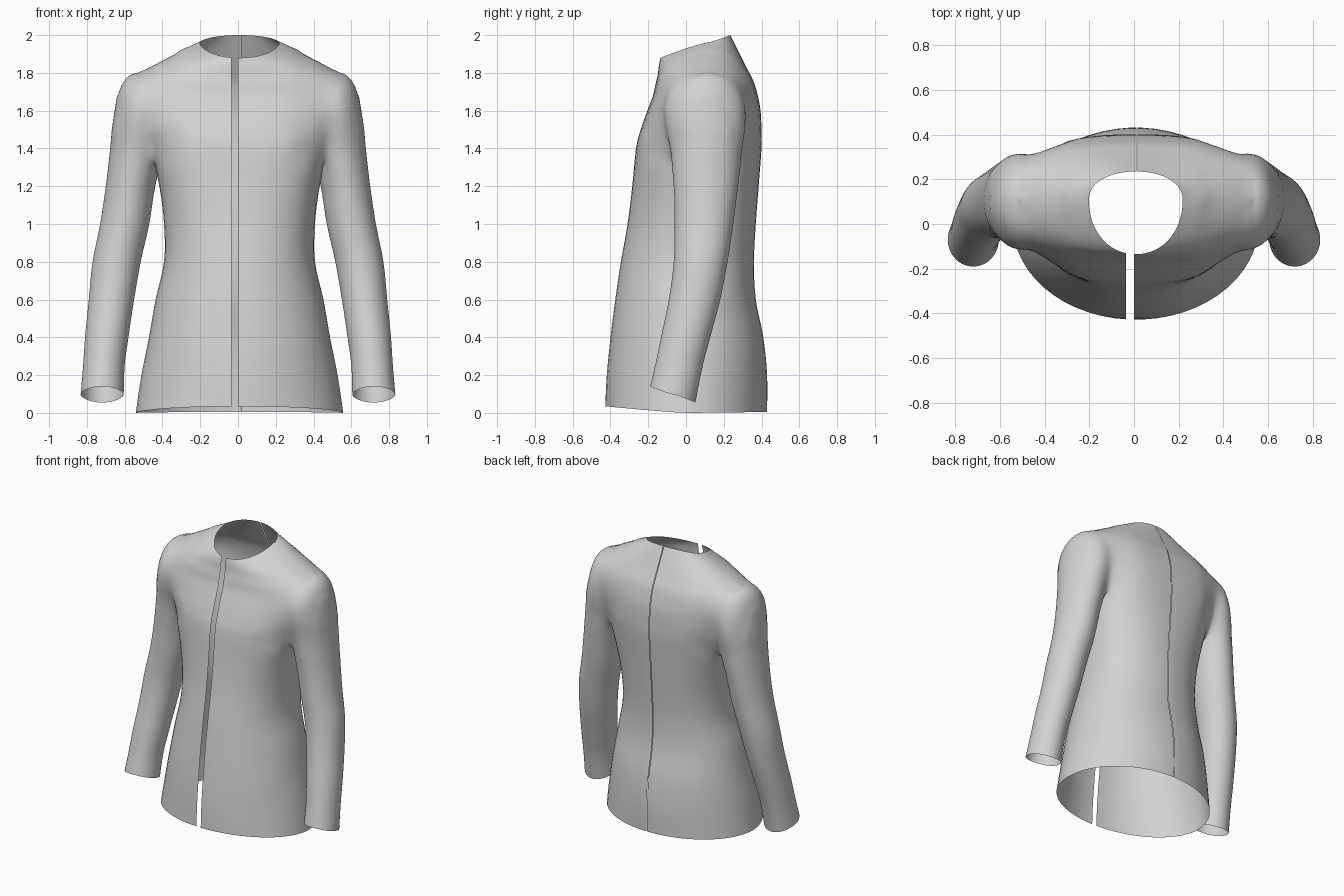
import bpy, bmesh
from math import sin, cos, pi

if "Cube" in bpy.data.objects:
    bpy.data.objects.remove(bpy.data.objects["Cube"], do_unlink=True)

SEGMENTS = 56
STEPS = 4

cloth = bpy.data.materials.new("grey_cloth")
cloth.use_nodes = True
grey = (0.65, 0.65, 0.65, 1)
cloth.diffuse_color = grey
cloth.node_tree.nodes["Principled BSDF"].inputs["Base Color"].default_value = grey


def spline(a, b, c, d, t):
    """Catmull-Rom blend of four ring descriptions."""
    return [0.5 * (2 * q + (r - p) * t + (2 * p - 5 * q + 4 * r - s) * t * t
                   + (3 * q - p - 3 * r + s) * t ** 3)
            for p, q, r, s in zip(a, b, c, d)]


def refine(rings):
    last = len(rings) - 1
    out = []
    for i in range(last):
        four = [rings[max(0, min(last, i + k))] for k in (-1, 0, 1, 2)]
        out += [spline(*four, s / STEPS) for s in range(STEPS)]
    return out + [rings[last]]


def power(value, exponent):
    return abs(value) ** exponent * (1 if value >= 0 else -1)


def ring_points(ring):
    """Ring: inner x, outer x, widest y, front y, back y, z front, side, back, squareness."""
    x0, x1, ym, yf, yb, zf, zs, zb, n = ring
    for k in range(SEGMENTS):
        a = 2 * pi * (k + 0.5) / SEGMENTS
        u, v = power(sin(a), 2 / n), power(cos(a), 2 / n)
        x = (x0 + x1) / 2 + u * (x1 - x0) / 2
        y = ym + (v * (yb - ym) if v > 0 else -v * (yf - ym))
        z = zs + abs(v) ** 1.2 * ((zb if v > 0 else zf) - zs)
        yield x, y, z


def loft(name, rings, mirror=False):
    """Closed solid skinned through the rings."""
    bm = bmesh.new()
    side = -1 if mirror else 1
    loops = [[bm.verts.new((side * x, y, z)) for x, y, z in ring_points(r)]
             for r in refine(rings)]
    for low, high in zip(loops, loops[1:]):
        for k in range(SEGMENTS):
            j = (k + 1) % SEGMENTS
            bm.faces.new((low[k], low[j], high[j], high[k]))
    bm.faces.new(loops[0])
    bm.faces.new(loops[-1])
    bmesh.ops.recalc_face_normals(bm, faces=bm.faces)
    mesh = bpy.data.meshes.new(name)
    bm.to_mesh(mesh)
    bm.free()
    mesh.materials.append(cloth)
    obj = bpy.data.objects.new(name, mesh)
    bpy.context.collection.objects.link(obj)
    return obj


# Body from hem to chest: height, half width, front, back, squareness
trunk = [
    (.2, .52, -.42, .43, 2), (.4, .48, -.4, .41, 2.1), (.6, .445, -.375, .37, 2.1),
    (.8, .4, -.345, .36, 2.2), (1, .4, -.31, .37, 2.3), (1.2, .425, -.285, .385, 2.5),
    (1.4, .47, -.265, .4, 2.7), (1.5, .505, -.24, .4, 2.8), (1.6, .54, -.205, .395, 2.8)]
# Shoulders to neckline: half width, front, back, z at front, side, back, squareness
yoke = [
    (.56, -.175, .38, 1.68, 1.7, 1.68, 2.8), (.545, -.162, .36, 1.74, 1.78, 1.75, 2.7),
    (.48, -.15, .33, 1.79, 1.84, 1.81, 2.5), (.38, -.145, .3, 1.83, 1.89, 1.87, 2.4),
    (.29, -.14, .265, 1.86, 1.93, 1.94, 2.2), (.21, -.135, .235, 1.88, 1.96, 2, 2.1)]

SHIFT = .008
body_rings = [(SHIFT - .55, SHIFT + .55, 0, -.428, .43, .035, 0, .005, 2)]
body_rings += [(SHIFT - w, SHIFT + w, .08 * z / 1.6, f, b, z, z, z, n)
               for z, w, f, b, n in trunk]
body_rings += [(SHIFT - w, SHIFT + w, .11, f, b, zf, zs, zb, n)
               for w, f, b, zf, zs, zb, n in yoke]
body = loft("jacket", body_rings)

# Sleeve from cuff to shoulder: height, inner x, outer x, front y, back y
sleeve = [
    (.25, .6, .82, -.16, .085), (.4, .58, .81, -.13, .125), (.6, .55, .79, -.09, .18),
    (.8, .515, .77, -.065, .22), (1, .47, .73, -.06, .25), (1.2, .438, .7, -.065, .275),
    (1.4, .39, .677, -.085, .3), (1.5, .37, .668, -.11, .32), (1.62, .36, .65, -.125, .32),
    (1.71, .36, .633, -.095, .29), (1.77, .38, .602, -.035, .25),
    (1.805, .42, .555, .04, .19)]
sleeve_rings = [(.605, .833, -.07, -.19, .05, .14, .098, .055, 2)]
sleeve_rings += [(a, b, (f + g) / 2, f, g, z + .03 * max(0, .8 - z), z,
                  z - .03 * max(0, .8 - z), 2) for z, a, b, f, g in sleeve]

# Join both sleeves to the body as one skin
helpers = [loft("left_sleeve", sleeve_rings), loft("right_sleeve", sleeve_rings, True)]
for helper in helpers:
    helper.hide_render = True
    join = body.modifiers.new("join_" + helper.name, "BOOLEAN")
    join.operation = "UNION"
    join.solver = "EXACT"
    join.object = helper
graph = bpy.context.evaluated_depsgraph_get()
skin = bpy.data.meshes.new_from_object(body.evaluated_get(graph))
body.modifiers.clear()
body.data = skin
for helper in helpers:
    bpy.data.objects.remove(helper, do_unlink=True)

bm = bmesh.new()
bm.from_mesh(skin)

# Open the neck, hem and cuffs, and keep the shoulder tops closed
ends = [f for f in bm.faces if len(f.verts) >= SEGMENTS // 2]
tops = [f for f in ends if abs(f.calc_center_median().x) > .3
        and f.calc_center_median().z > 1]
bmesh.ops.delete(bm, geom=[f for f in ends if f not in tops], context="FACES")
bmesh.ops.poke(bm, faces=tops)
bmesh.ops.remove_doubles(bm, verts=bm.verts, dist=.002)

# Soften the armhole joins
for turn in range(18):
    joint = [v for v in bm.verts if .3 < abs(v.co.x) < .64 and 1.32 < v.co.z < 1.92]
    bmesh.ops.smooth_vert(bm, verts=joint, factor=.5,
                          use_axis_x=True, use_axis_y=True, use_axis_z=True)


def open_strip(x0, x1, facing):
    """Remove a vertical strip of cloth from the front (-1) or back (1)."""
    for x in (x0, x1):
        bmesh.ops.bisect_plane(bm, geom=bm.verts[:] + bm.edges[:] + bm.faces[:],
                               dist=.0001, plane_co=(x, 0, 0), plane_no=(1, 0, 0))
    strip = [f for f in bm.faces if f.calc_center_median().y * facing > 0
             and x0 < f.calc_center_median().x < x1]
    bmesh.ops.delete(bm, geom=strip, context="FACES")


# Open front between the panels, and the centre back seam
open_strip(-.035, 0, -1)
open_strip(.012, .016, 1)

bm.to_mesh(skin)
bm.free()
skin.materials.clear()
skin.materials.append(cloth)

bpy.context.view_layer.objects.active = body
body.select_set(True)
bpy.ops.object.shade_smooth_by_angle(angle=pi / 3)
